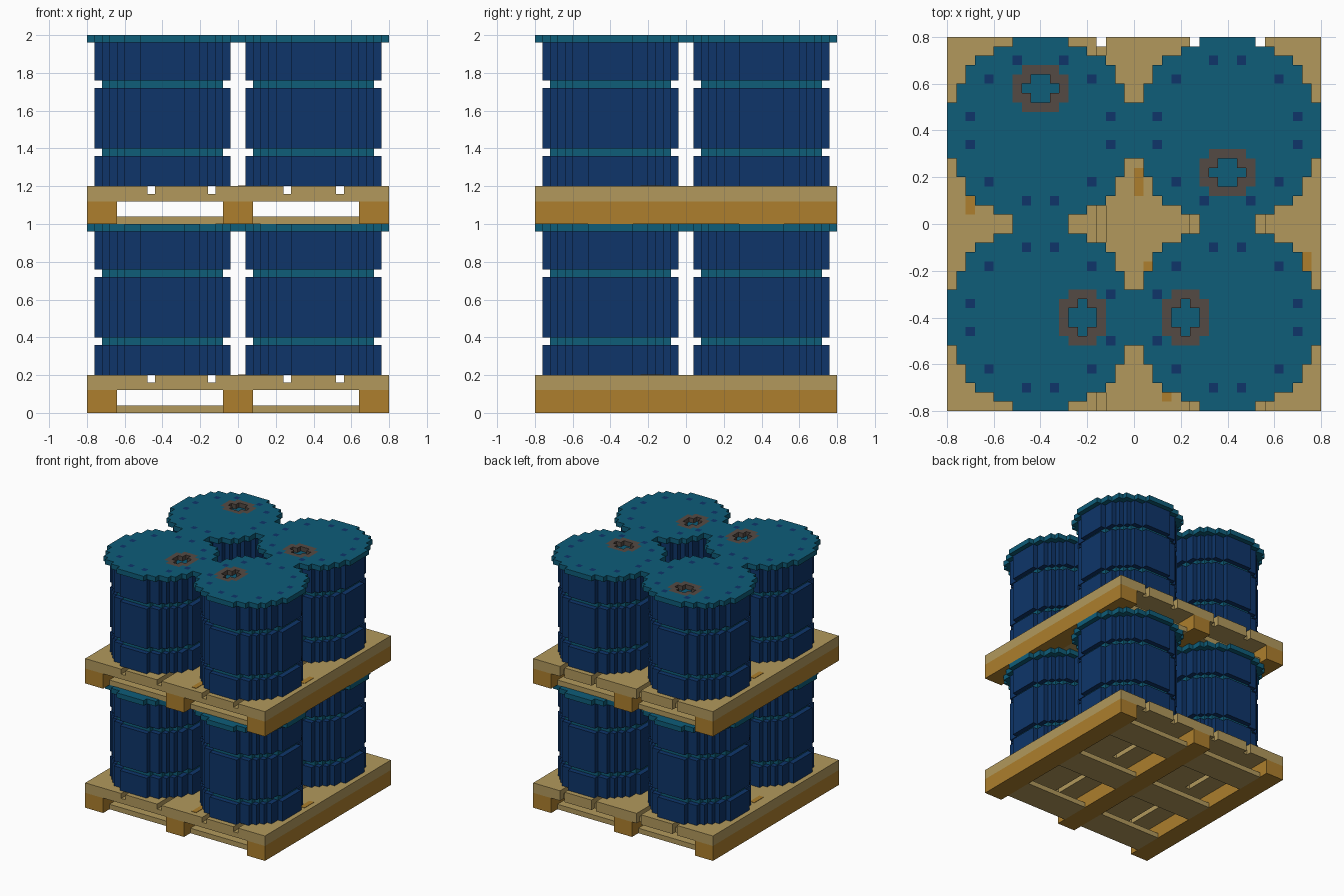
import bpy, bmesh, math
from mathutils import Vector

cube = bpy.data.objects.get("Cube")
if cube:
    bpy.data.objects.remove(cube, do_unlink=True)

U = 0.04  # block unit


def material(name, rgb):
    lin = [((c / 255 + 0.055) / 1.055) ** 2.4 for c in rgb] + [1.0]
    m = bpy.data.materials.new(name)
    m.use_nodes = True
    m.diffuse_color = lin
    bsdf = next(n for n in m.node_tree.nodes if n.type == 'BSDF_PRINCIPLED')
    bsdf.inputs["Base Color"].default_value = lin
    return m


TEAL = material("teal_lid", (14, 93, 121))
BLUE = material("drum_blue", (14, 53, 106))
BROWN = material("bung_brown", (84, 74, 68))
TAN = material("light_wood", (178, 153, 92))
ORANGE = material("orange_wood", (173, 127, 45))


def add_object(name, bm, mats):
    me = bpy.data.meshes.new(name)
    bm.to_mesh(me)
    bm.free()
    for m in mats:
        me.materials.append(m)
    ob = bpy.data.objects.new(name, me)
    bpy.context.collection.objects.link(ob)
    return ob


def boxes(name, spans, mat):
    """One object from several boxes, each (x0, x1, y0, y1, z0, z1)."""
    bm = bmesh.new()
    for x0, x1, y0, y1, z0, z1 in spans:
        new = bmesh.ops.create_cube(bm, size=1)["verts"]
        bmesh.ops.scale(bm, vec=(x1 - x0, y1 - y0, z1 - z0), verts=new)
        bmesh.ops.translate(bm, vec=((x0 + x1) / 2, (y0 + y1) / 2, (z0 + z1) / 2), verts=new)
    return add_object(name, bm, [mat])


def thicken(ob, depth):
    mod = ob.modifiers.new("thickness", 'SOLIDIFY')
    mod.thickness = depth
    mod.offset = -1


def half_width(r, j):
    """Blocks on one side of the centre in row j of a stepped disc."""
    return int(math.sqrt(r * r - (j + 0.5) ** 2) + 0.5)


def stepped_disc(name, r, top, depth, mat, loc):
    quarter = []
    for j in range(r):
        w = half_width(r, j)
        if not quarter or quarter[-1][0] != w:
            if quarter:
                quarter.append((w, j))
            else:
                quarter.append((w, 0))
        if j == r - 1 or half_width(r, j + 1) != w:
            quarter.append((w, j + 1))
    quarter = quarter[1:]          # drop the point on the axis
    pts = []
    for k in range(4):
        a, b = [(1, 0), (0, 1), (-1, 0), (0, -1)][k]
        pts += [(x * a - y * b, x * b + y * a) for x, y in quarter]
    bm = bmesh.new()
    face = bm.faces.new([bm.verts.new((x * U, y * U, 0)) for x, y in pts])
    face.normal_update()
    if face.normal.z < 0:
        face.normal_flip()
    ob = add_object(name, bm, [mat])
    ob.location = (loc[0], loc[1], top)
    thicken(ob, depth)


def lid_colour(cx, cy):
    """Slot for a lid cell (bung towards +y); None leaves the bung hole open."""
    ax, ay, d = abs(cx), abs(cy), abs(cy - 4.5)
    if (ax < 1 and d < 1.5) or (ax < 2 and d < 0.5):
        return None
    if (ax < 2 and d < 2.5) or (ax < 3 and d < 1.5):
        return 2
    side = 2.5 if cy > 0 else 1.5
    if (ax, ay) in ((5.5, 5.5), (7.5, 1.5), (side, 7.5)):
        return 1
    return 0


def lid(name, top, loc, angle):
    bm = bmesh.new()
    for j in range(-10, 10):
        w = half_width(10, j if j >= 0 else -j - 1)
        for i in range(-w, w):
            slot = lid_colour(i + 0.5, j + 0.5)
            if slot is None:
                continue
            corners = ((i, j), (i + 1, j), (i + 1, j + 1), (i, j + 1))
            f = bm.faces.new([bm.verts.new((x * U, y * U, 0)) for x, y in corners])
            f.material_index = slot
    bmesh.ops.remove_doubles(bm, verts=bm.verts, dist=0.001)
    ob = add_object(name, bm, [TEAL, BLUE, BROWN])
    ob.location = (loc[0], loc[1], top)
    ob.rotation_euler.z = angle
    thicken(ob, U)


def drum(name, z, loc, angle):
    # body sections, teal grooves, lid
    for part, r, lo, hi, mat in (("lower_body", 9, 0, 0.16, BLUE),
                                 ("lower_groove", 8, 0.16, 0.20, TEAL),
                                 ("middle_body", 9, 0.20, 0.52, BLUE),
                                 ("upper_groove", 8, 0.52, 0.56, TEAL),
                                 ("upper_body", 9, 0.56, 0.76, BLUE)):
        stepped_disc(f"{name}_{part}", r, z + hi, hi - lo, mat, loc)
    lid(name + "_lid", z + 0.80, loc, angle)
    # floor of the bung recess
    c = Vector((0, 0.18)) 
    x = loc[0] - math.sin(angle) * c.y
    y = loc[1] + math.cos(angle) * c.y
    boxes(name + "_bung_floor", [(x - 0.09, x + 0.09, y - 0.09, y + 0.09, z + 0.757, z + 0.764)], TEAL)


def pallet(name, z):
    gaps = (-0.48, -0.16, 0.24, 0.52)
    starts = [-0.8] + [g + U for g in gaps]
    ends = list(gaps) + [0.8]
    # deck boards with sunken ties in the gaps
    boxes(name + "_deck_boards",
          [(a, b, -0.8, 0.8, z + 0.12, z + 0.2) for a, b in zip(starts, ends)], TAN)
    boxes(name + "_deck_ties",
          [(g, g + U, y, y + 0.2, z + 0.12, z + 0.16) for g in gaps for y in (-0.8, -0.12, 0.56)], TAN)
    # stringers and the bottom boards between them
    boxes(name + "_stringers",
          [(x - 0.08, x + 0.08, -0.8, 0.8, z, z + 0.12) for x in (-0.72, 0, 0.72)], ORANGE)
    boxes(name + "_bottom_boards",
          [(x - 0.28, x + 0.28, y - 0.12, y + 0.12, z, z + U)
           for x in (-0.36, 0.36) for y in (-0.6, 0, 0.6)], TAN)
    # dark grain marks on the deck
    marks = ((0, 0.12), (-0.72, 0.04), (0.04, -0.28), (0.72, -0.24), (0.12, -0.76))
    boxes(name + "_grain_marks",
          [(x, x + U, y, y + 0.12, z + 0.198, z + 0.203) for x, y in marks], ORANGE)


# two loaded pallets, four drums each, bungs turned differently
DRUMS = (("back_right", -0.4, 0.4, 0), ("back_left", 0.4, 0.4, math.pi),
         ("front_right", -0.4, -0.4, -math.pi / 2), ("front_left", 0.4, -0.4, math.pi / 2))
for level, z in (("lower", 0.0), ("upper", 1.0)):
    pallet(level + "_pallet", z)
    for pos, x, y, angle in DRUMS:
        drum(f"{level}_{pos}_drum", z + 0.2, (x, y), angle)
